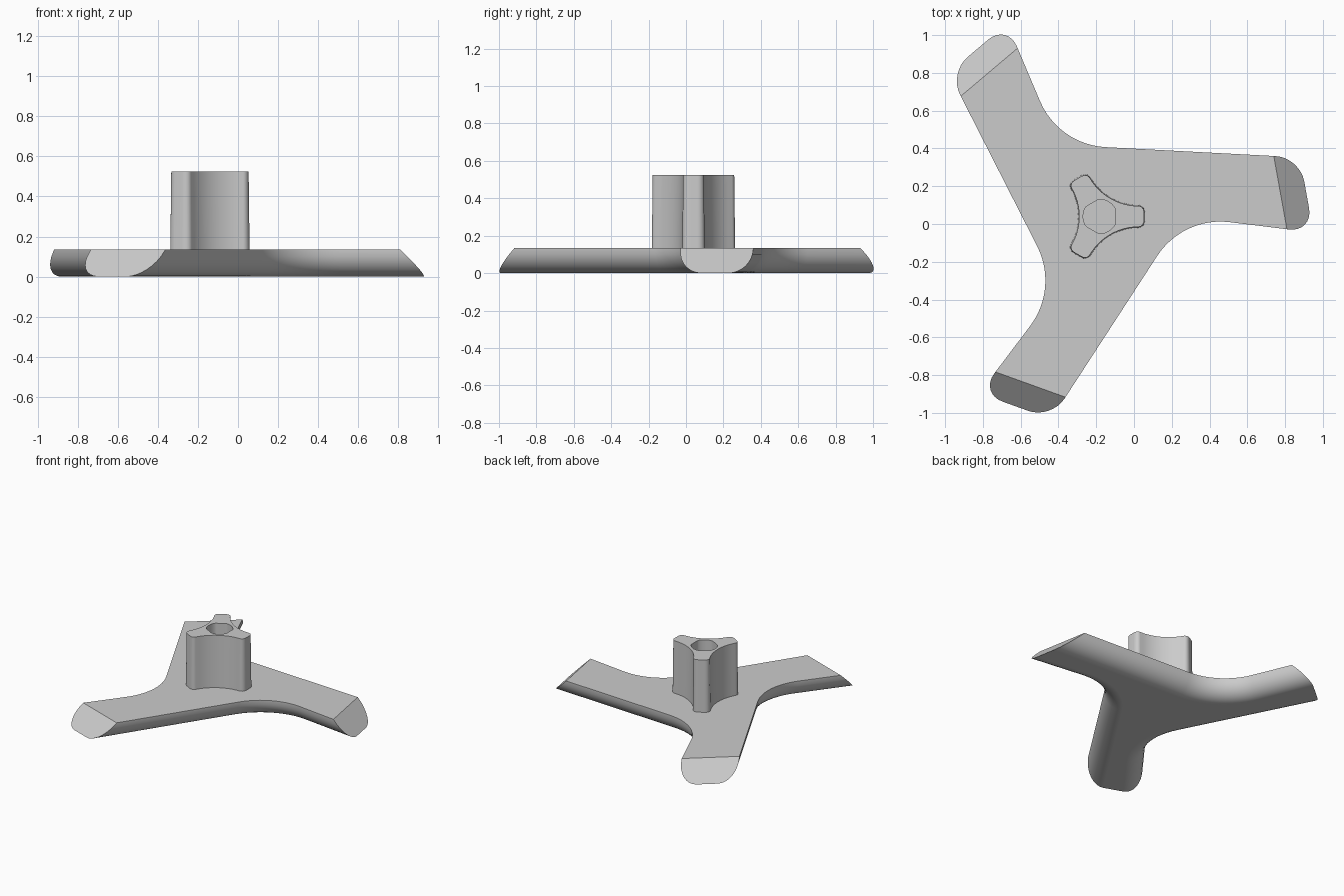
import bpy, bmesh
from math import sin, cos, pi, radians, tan, atan2
from mathutils import Vector, Matrix

if "Cube" in bpy.data.objects:
    bpy.data.objects.remove(bpy.data.objects["Cube"])

CENTRE = Vector((-0.18, 0.04))
BASE_TOP, HUB_TOP, ROUND = 0.135, 0.525, 0.125

grey = bpy.data.materials.new("plain_grey")
grey.use_nodes = True
grey.diffuse_color = (0.6, 0.6, 0.6, 1)
grey.node_tree.nodes["Principled BSDF"].inputs["Base Color"].default_value = (0.6, 0.6, 0.6, 1)


def spin(points, pivot):
    """Repeat a 2D run of points three times around a pivot."""
    return [pivot + Matrix.Rotation(k * 2 * pi / 3, 2) @ (p - pivot)
            for k in range(3) for p in points]


def fillet(a, corner, b, length, steps):
    """Arc tangent to the lines corner-a and corner-b."""
    u, v = (a - corner).normalized(), (b - corner).normalized()
    half = u.angle(v) / 2
    radius = length * tan(half)
    mid = corner + (u + v).normalized() * length / cos(half)
    start = corner + u * length - mid
    sweep = pi - 2 * half
    if start.x * v.y - start.y * v.x < 0:
        sweep = -sweep
    return [mid + Matrix.Rotation(sweep * i / steps, 2) @ start.normalized() * radius
            for i in range(steps + 1)]


def inset(loop, d):
    """Mitred inward offset of an anticlockwise loop."""
    out = []
    for i, p in enumerate(loop):
        e1 = (p - loop[i - 1]).normalized()
        e2 = (loop[(i + 1) % len(loop)] - p).normalized()
        n1, n2 = Vector((-e1.y, e1.x)), Vector((-e2.y, e2.x))
        out.append(p + (n1 + n2) * d / (1 + n1.dot(n2)))
    return out


def loft(layers):
    """Join (loop, z) layers with quads and cap both ends."""
    bm = bmesh.new()
    rings = [[bm.verts.new((p.x, p.y, z)) for p in loop] for loop, z in layers]
    for r, s in zip(rings, rings[1:]):
        for i in range(len(r)):
            j = (i + 1) % len(r)
            bm.faces.new((r[i], r[j], s[j], s[i]))
    bm.faces.new(rings[0][::-1])
    bm.faces.new(rings[-1])
    return bm


def finish(bm, name):
    bmesh.ops.recalc_face_normals(bm, faces=bm.faces[:])
    mesh = bpy.data.meshes.new(name)
    bm.to_mesh(mesh)
    bm.free()
    mesh.materials.append(grey)
    obj = bpy.data.objects.new(name, mesh)
    bpy.context.collection.objects.link(obj)
    bpy.ops.object.select_all(action='DESELECT')
    obj.select_set(True)
    bpy.context.view_layer.objects.active = obj
    bpy.ops.object.shade_smooth_by_angle(angle=radians(28))
    weighted = obj.modifiers.new("even_shading", 'WEIGHTED_NORMAL')
    weighted.keep_sharp = True
    return obj


# Three-armed base: overlong arms with a rounded underside
left_edge, right_edge = Vector((0.74, 0.36)), Vector((-0.62, 0.94))
corner = Vector((-0.40, 0.42))
far_a = left_edge + (left_edge - corner).normalized() * 0.4
far_b = right_edge + (right_edge - corner).normalized() * 0.4
outline = spin([far_a] + fillet(far_a, corner, far_b, 0.25, 12) + [far_b], CENTRE)
layers = []
for i in range(9):
    a = pi / 2 * (1 - i / 8)
    layers.append((inset(outline, ROUND * (1 - cos(a))), ROUND * (1 - sin(a))))
layers.append((outline, BASE_TOP))
base = loft(layers)

# Slanted cut at the end of each arm
for k in range(3):
    turn = Matrix.Rotation(k * 2 * pi / 3, 2)
    point = CENTRE + turn @ (Vector((0.775, 0.165)) - CENTRE)
    n = turn @ Vector((0.984, 0.177))
    cut = bmesh.ops.bisect_plane(
        base, geom=base.verts[:] + base.edges[:] + base.faces[:],
        plane_co=(point.x, point.y, BASE_TOP), plane_no=(n.x, n.y, 1), clear_outer=True)
    rim = [g for g in cut["geom_cut"] if isinstance(g, bmesh.types.BMEdge)]
    bmesh.ops.edgenet_fill(base, edges=rim)
finish(base, "three_arm_base")

# Three-lobed hub: half tip rounding, hollow flank, next half tip
tip = [Vector((0.205 + 0.028 * sin(a), 0.022 + 0.033 * cos(a)))
       for a in [pi / 2 * (1 - i / 5) for i in range(6)]]
middle = Vector((cos(pi / 3), sin(pi / 3))) * 0.41
flank = [middle + Vector((cos(a), sin(a))) * 0.30
         for a in [radians(270 - 60 * i / 12) for i in range(1, 12)]]
axis = Vector((cos(pi / 3), sin(pi / 3)))
mirrored = [2 * p.dot(axis) * axis - p for p in reversed(tip)]
hub = spin(tip + flank + mirrored, Vector((0, 0)))


# Round bore with three shallow flats
def bore_point(p):
    a = atan2(p.y, p.x)
    off = (a + pi / 3) % (2 * pi / 3) - pi / 3
    return CENTRE + p.normalized() * min(0.09, 0.082 / cos(off))


bore = [bore_point(p) for p in hub]
wall = [CENTRE + p for p in hub]
foot = inset(wall, -0.005)
finish(loft([(foot, BASE_TOP - 0.02), (wall, HUB_TOP), (bore, HUB_TOP),
             (bore, BASE_TOP + 0.005)]), "lobed_hub")
